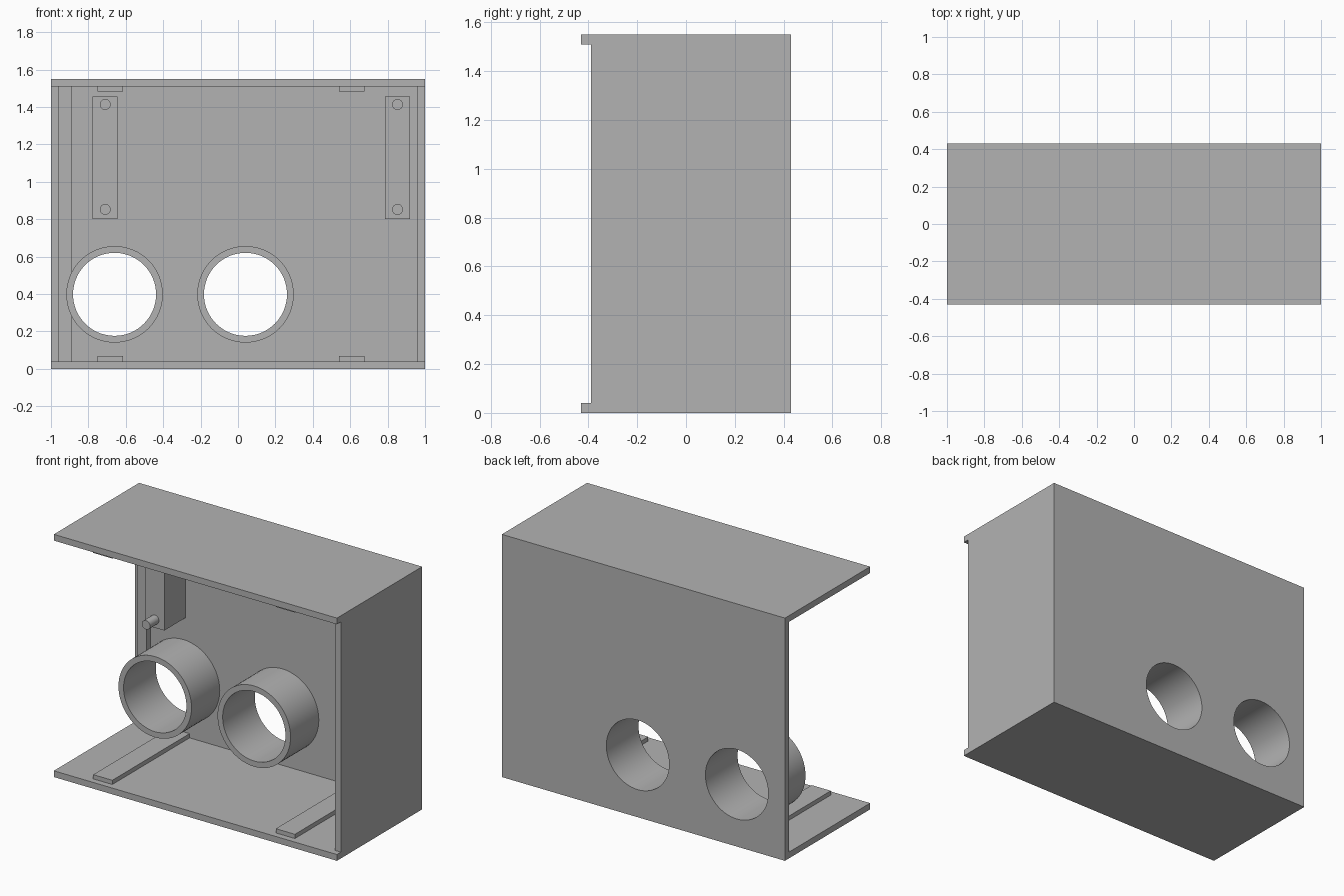
import bpy
from math import pi, radians

cube = bpy.data.objects.get("Cube")
if cube:
    bpy.data.objects.remove(cube, do_unlink=True)

GREY = (0.45, 0.45, 0.45, 1)
mat = bpy.data.materials.new("plain grey")
mat.use_nodes = True
mat.diffuse_color = GREY
mat.node_tree.nodes["Principled BSDF"].inputs["Base Color"].default_value = GREY

# Main dimensions
W, D, H, T = 2.0, 0.86, 1.55, 0.04
BACK = D / 2 - T          # inner face of the back panel
FRONT = -D / 2 + T        # front edge of the recessed parts
TOP = H - T               # underside of the top panel


def finish(obj, name):
    obj.name = name
    obj.data.materials.clear()
    obj.data.materials.append(mat)
    return obj


def box(name, x0, x1, y0, y1, z0, z1):
    bpy.ops.mesh.primitive_cube_add(
        size=1, location=((x0 + x1) / 2, (y0 + y1) / 2, (z0 + z1) / 2))
    obj = bpy.context.object
    obj.scale = (x1 - x0, y1 - y0, z1 - z0)
    bpy.ops.object.transform_apply(location=False, rotation=False, scale=True)
    return finish(obj, name)


def rod(name, x, z, radius, y0, y1, sides=64):
    bpy.ops.mesh.primitive_cylinder_add(
        vertices=sides, radius=radius, depth=y1 - y0,
        location=(x, (y0 + y1) / 2, z), rotation=(pi / 2, 0, 0))
    return finish(bpy.context.object, name)


def cut(obj, cutter):
    mod = obj.modifiers.new("cut", "BOOLEAN")
    mod.operation = "DIFFERENCE"
    mod.solver = "EXACT"
    mod.object = cutter
    bpy.context.view_layer.objects.active = obj
    bpy.ops.object.modifier_apply(modifier=mod.name)


def smooth(obj):
    bpy.ops.object.select_all(action="DESELECT")
    obj.select_set(True)
    bpy.context.view_layer.objects.active = obj
    bpy.ops.object.shade_smooth_by_angle(angle=radians(30))


def discard(obj):
    bpy.data.objects.remove(obj, do_unlink=True)


# Cabinet: open at the front and one side, with the side wall set back
cabinet = box("cabinet_shell", -W / 2, W / 2, -D / 2, D / 2, 0, H)
for cutter in (box("cavity_cutter", -W, W / 2 - T, -D, BACK, T, TOP),
               box("notch_cutter", W / 2 - 2 * T, W, -D, FRONT, T, TOP)):
    cut(cabinet, cutter)
    discard(cutter)

# Port tubes, bored through the back panel
for name, x in (("outer_port_tube", -0.66), ("inner_port_tube", 0.04)):
    tube = rod(name, x, 0.398, 0.258, 0.105, BACK)
    bore = rod("bore_cutter", x, 0.398, 0.222, 0, D)
    cut(tube, bore)
    cut(cabinet, bore)
    discard(bore)
    smooth(tube)
smooth(cabinet)

# Upright cleat at the open side
box("side_cleat", -0.96, -0.89, BACK - T, BACK, T, TOP)

# Runners along the floor and ceiling
for side, x in (("right", -0.75), ("left", 0.54)):
    box(side + "_floor_runner", x, x + 0.135, FRONT, BACK, T, T + 0.027)
    box(side + "_ceiling_runner", x, x + 0.135, FRONT, BACK, TOP - 0.027, TOP)

# Mounting blocks on the back panel, each with two pegs
for side, x in (("right", -0.71), ("left", 0.853)):
    box(side + "_mount_block", x - 0.067, x + 0.067, 0.175, BACK, 0.8, 1.457)
    for level, z in (("lower", 0.852), ("upper", 1.413)):
        smooth(rod(f"{side}_{level}_peg", x, z, 0.029, 0.085, 0.175, 32))
